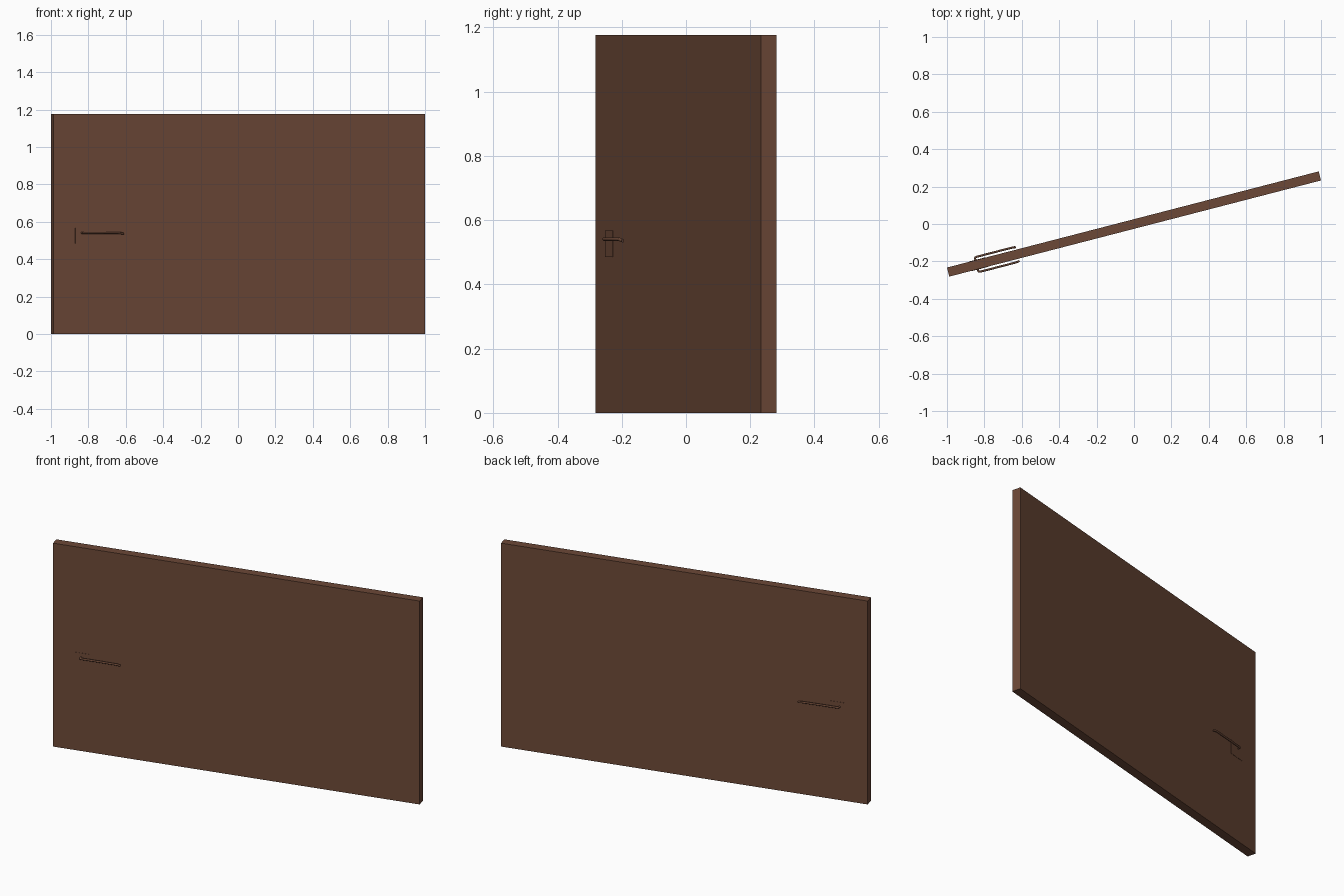
import bpy, bmesh, math
from mathutils import Matrix

if "Cube" in bpy.data.objects:
    bpy.data.objects.remove(bpy.data.objects["Cube"])

ANGLE = math.radians(14.5)          # the door stands slightly open
LENGTH, THICK, HEIGHT = 2.053, 0.05, 1.177
ROT = Matrix.Rotation(ANGLE, 4, 'Z')

brown = bpy.data.materials.new("dark brown wood")
brown.diffuse_color = (0.150, 0.065, 0.038, 1)
brown.use_nodes = True
brown.node_tree.nodes["Principled BSDF"].inputs["Base Color"].default_value = brown.diffuse_color


def finish(name, bm, smooth=False):
    bmesh.ops.recalc_face_normals(bm, faces=bm.faces)
    bm.transform(ROT)
    me = bpy.data.meshes.new(name)
    bm.to_mesh(me)
    bm.free()
    ob = bpy.data.objects.new(name, me)
    me.materials.append(brown)
    bpy.context.collection.objects.link(ob)
    if smooth:
        bpy.ops.object.select_all(action='DESELECT')
        ob.select_set(True)
        bpy.context.view_layer.objects.active = ob
        bpy.ops.object.shade_smooth_by_angle(angle=math.radians(40))
    return ob


def box(name, center, size):
    bm = bmesh.new()
    bmesh.ops.create_cube(bm, size=1, matrix=Matrix.Translation(center) @ Matrix.Diagonal((*size, 1)))
    return finish(name, bm)


def lever(name, side):
    # round bar swept along a path: neck, bend, grip, tip turned to the door
    path = [(-0.869, 0.020, 0.541), (-0.869, 0.034, 0.541), (-0.867, 0.039, 0.541),
            (-0.861, 0.041, 0.541), (-0.760, 0.041, 0.541), (-0.665, 0.041, 0.540),
            (-0.650, 0.040, 0.538), (-0.643, 0.037, 0.536)]
    n, r = 12, 0.0055
    bm = bmesh.new()
    rings = []
    for i, (u, v, z) in enumerate(path):
        a, b = path[max(i - 1, 0)], path[min(i + 1, len(path) - 1)]
        du, dv = b[0] - a[0], b[1] - a[1]
        d = math.hypot(du, dv)
        nu, nv = -dv / d, du / d
        ring = []
        for k in range(n):
            t = 2 * math.pi * k / n
            c, s = r * math.cos(t), r * math.sin(t)
            ring.append(bm.verts.new((u + nu * c, side * (v + nv * c), z + s)))
        rings.append(ring)
    for p, q in zip(rings, rings[1:]):
        for k in range(n):
            bm.faces.new((p[k], p[(k + 1) % n], q[(k + 1) % n], q[k]))
    bm.faces.new(rings[0])
    bm.faces.new(rings[-1])
    finish(name, bm, True)


# door leaf
box("door_panel", (0, 0, HEIGHT / 2), (LENGTH, THICK, HEIGHT))

# handle on both sides
for side, label in ((-1, "front"), (1, "back")):
    box(label + "_handle_plate", (-0.859, side * THICK / 2, 0.526), (0.093, 0.003, 0.082))
    lever(label + "_handle_lever", side)
